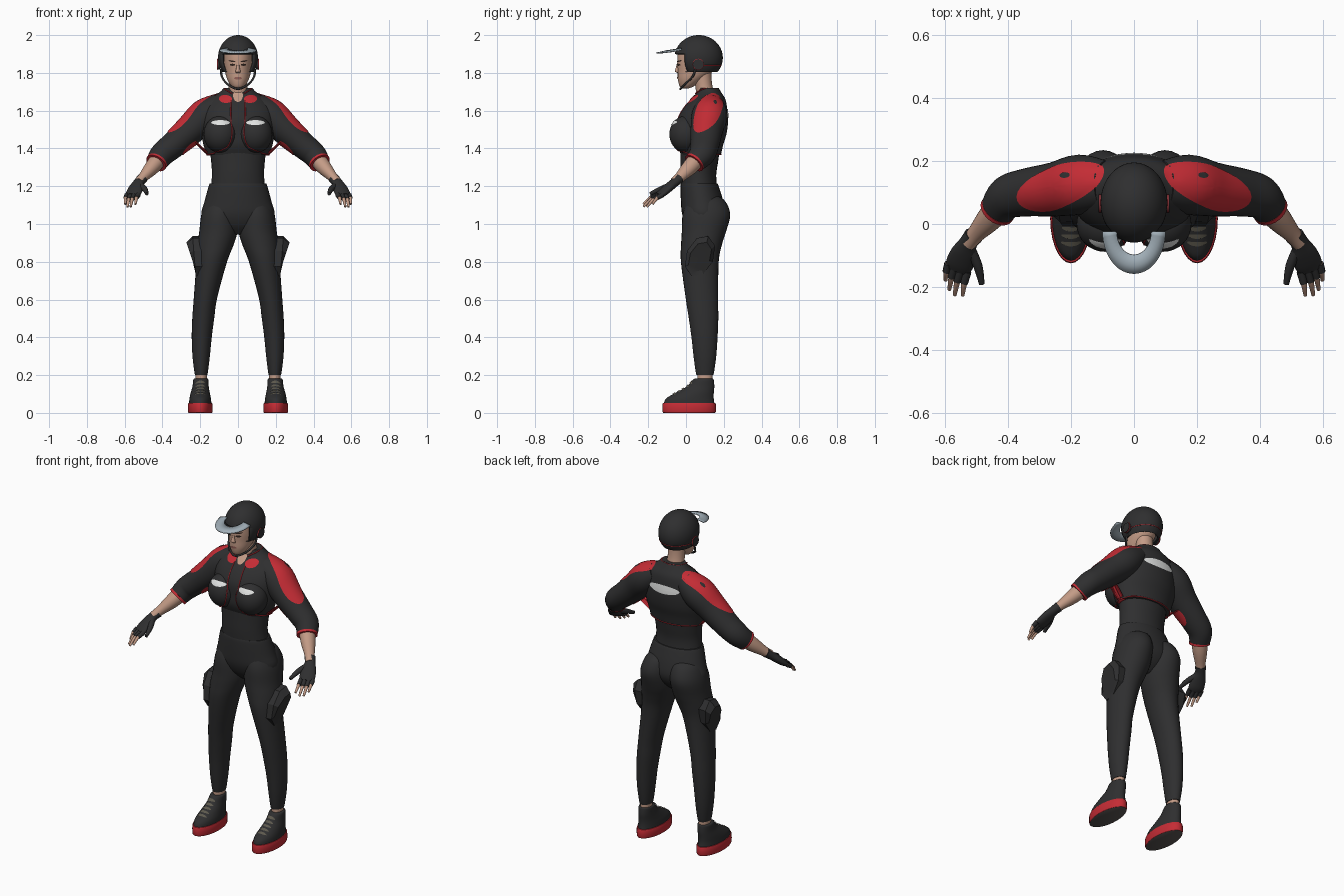
import bpy, bmesh, math
from mathutils import Vector as V
from mathutils.bvhtree import BVHTree

cube = bpy.data.objects.get("Cube")
if cube:
    bpy.data.objects.remove(cube)


def material(name, r, g, b):
    m = bpy.data.materials.new(name)
    m.use_nodes = True
    m.diffuse_color = (r, g, b, 1)
    bsdf = next(n for n in m.node_tree.nodes if n.type == 'BSDF_PRINCIPLED')
    bsdf.inputs["Base Color"].default_value = (r, g, b, 1)
    return m


BLACK = material("black cloth", .028, .028, .029)
RED = material("red", .55, .025, .035)
SKIN = material("skin", .55, .33, .24)
VISOR = material("visor grey", .36, .43, .48)
WHITE = material("white patch", .75, .76, .75)
LACE = material("lace olive", .11, .10, .075)
SOLE = material("sole grey", .10, .09, .085)
BROW = material("dark brown", .03, .018, .014)
LIPS = material("lips", .30, .12, .10)


def finish(name, bm, mat, angle=45):
    bmesh.ops.recalc_face_normals(bm, faces=bm.faces)
    me = bpy.data.meshes.new(name)
    bm.to_mesh(me)
    bm.free()
    ob = bpy.data.objects.new(name, me)
    bpy.context.collection.objects.link(ob)
    me.materials.append(mat)
    bpy.ops.object.select_all(action='DESELECT')
    ob.select_set(True)
    bpy.context.view_layer.objects.active = ob
    bpy.ops.object.shade_smooth_by_angle(angle=math.radians(angle))
    return ob


def spline(rows, n=4):
    """Catmull-Rom through rows of any width."""
    out = []
    for i in range(len(rows) - 1):
        a, b, c, d = (rows[max(0, min(len(rows) - 1, i + k))] for k in (-1, 0, 1, 2))
        for s in range(n):
            t = s / n
            out.append([q + .5 * t * (r - p + t * (2*p - 5*q + 4*r - w + t * (3*(q - r) + w - p)))
                        for p, q, r, w in zip(a, b, c, d)])
    return out + [list(rows[-1])]


def loft(name, rows, mat, u=None, side=1, segs=28, n=4, angle=45):
    """Skin rows of x, y, z, radius, radius; flat rings unless u steers them."""
    rows = spline(rows, n)
    bm = bmesh.new()
    rings = []
    for i, (x, y, z, a, b) in enumerate(rows):
        e, f = V((1, 0, 0)), V((0, 1, 0))
        if u:
            t = (V(rows[min(i + 1, len(rows) - 1)][:3]) - V(rows[max(i - 1, 0)][:3])).normalized()
            e = (V(u) - t * t.dot(V(u))).normalized()
            f = t.cross(e)
        ring = []
        for k in range(segs):
            w = math.tau * k / segs
            p = V((x, y, z)) + e * a * math.cos(w) + f * b * math.sin(w)
            ring.append(bm.verts.new((p.x * side, p.y, p.z)))
        rings.append(ring)
    for r, s in zip(rings, rings[1:]):
        for k in range(segs):
            j = (k + 1) % segs
            bm.faces.new((r[k], r[j], s[j], s[k]))
    bm.faces.new(rings[0])
    bm.faces.new(rings[-1])
    return finish(name, bm, mat, angle)


def ball(name, c, r, mat):
    bm = bmesh.new()
    bmesh.ops.create_uvsphere(bm, u_segments=32, v_segments=24, radius=1)
    for v in bm.verts:
        v.co = V(c) + V(v.co[i] * r[i] for i in range(3))
    return finish(name, bm, mat)


def surface(obs):
    verts, polys = [], []
    for ob in obs:
        k = len(verts)
        verts += [v.co.copy() for v in ob.data.vertices]
        polys += [[i + k for i in p.vertices] for p in ob.data.polygons]
    return BVHTree.FromPolygons(verts, polys)


def patch(name, tree, c, u, v, d, mat, side=1, lift=.003):
    """Oval plate laid on a surface, cast along d."""
    flip = lambda p: V((p[0] * side, p[1], p[2]))
    c, u, v, d = flip(c), flip(u), flip(v), flip(d).normalized()
    bm = bmesh.new()

    def lay(p):
        hit = tree.ray_cast(p - d * .15, d, .35)
        if hit[0] is None:
            hit = tree.find_nearest(p)
        return bm.verts.new(hit[0] - d * lift)
    mid, last = lay(c), None
    for r in range(1, 9):
        ring = [lay(c + (u * math.cos(k * math.tau / 32) + v * math.sin(k * math.tau / 32)) * r / 8)
                for k in range(32)]
        for k in range(32):
            j = (k + 1) % 32
            bm.faces.new((last[k], last[j], ring[j], ring[k]) if last else (mid, ring[k], ring[j]))
        last = ring
    return finish(name, bm, mat, 80)


def cord(name, pts, r, mat, side=1, tree=None):
    cu = bpy.data.curves.new(name, 'CURVE')
    cu.dimensions, cu.bevel_depth, cu.bevel_resolution = '3D', r, 1
    pts = [V((p[0] * side, p[1], p[2])) for p in spline(pts, 6)]
    if tree:
        pts = [tree.find_nearest(p)[0] for p in pts]
    sp = cu.splines.new('POLY')
    sp.points.add(len(pts) - 1)
    for q, p in zip(sp.points, pts):
        q.co = (*p, 1)
    cu.materials.append(mat)
    bpy.context.collection.objects.link(bpy.data.objects.new(name, cu))


# Torso
jacket = [loft("jacket", [(0, .08, 1.365, .165, .105), (0, .075, 1.42, .183, .122), (0, .083, 1.48, .193, .132),
          (0, .088, 1.55, .195, .135), (0, .10, 1.61, .185, .118), (0, .117, 1.66, .15, .092),
          (0, .122, 1.695, .10, .066), (0, .12, 1.72, .075, .052)], BLACK, segs=48)]
loft("shirt", [(0, .07, 1.18, .145, .095), (0, .065, 1.26, .138, .095), (0, .07, 1.33, .142, .10),
     (0, .075, 1.40, .15, .105)], BLACK)
loft("hips", [(0, .07, 1.215, .15, .097), (0, .073, 1.195, .157, .102), (0, .085, 1.12, .177, .112),
     (0, .092, 1.05, .193, .112), (0, .09, .99, .15, .085), (0, .085, .945, .05, .04)], BLACK)
loft("neck", [(0, .115, 1.62, .07, .06), (0, .10, 1.70, .052, .047), (0, .09, 1.76, .048, .046),
     (0, .085, 1.84, .05, .05)], SKIN)

# Head and face
head = loft("head", [(0, -.002, 1.718, .015, .015), (0, .003, 1.728, .034, .036), (0, .025, 1.765, .057, .068),
            (0, .05, 1.81, .069, .094), (0, .058, 1.86, .074, .104), (0, .06, 1.92, .07, .098),
            (0, .06, 1.96, .04, .05)], SKIN)
loft("nose", [(0, -.037, 1.80, .012, .008), (0, -.047, 1.808, .014, .012), (0, -.045, 1.83, .008, .008),
     (0, -.043, 1.855, .006, .004)], SKIN, segs=12)
face = surface([head])
patch("lips", face, (0, -.04, 1.772), (.021, 0, 0), (0, 0, .007), (0, 1, 0), LIPS)

# Helmet: dome with the face opening cut away
bm = bmesh.new()
bmesh.ops.create_uvsphere(bm, u_segments=40, v_segments=28, radius=1)
for v in bm.verts:
    v.co = V((v.co.x * .106, .067 + v.co.y * .128, 1.88 + v.co.z * .12))
for z in (1.805, 1.9):
    bmesh.ops.bisect_plane(bm, geom=bm.verts[:] + bm.edges[:] + bm.faces[:], plane_co=(0, 0, z), plane_no=(0, 0, 1))
bmesh.ops.bisect_plane(bm, geom=bm.verts[:] + bm.edges[:] + bm.faces[:], plane_co=(0, .02, 0), plane_no=(0, 1, .2))
cut = [f for f in bm.faces for c in [f.calc_center_median()]
       if c.z < 1.805 or (c.z < 1.9 and (c.y - .02) + .2 * c.z < 0)]
cut += [f for f in bm.faces if f not in cut and f.calc_center_median().z < 1.9
        and f.calc_center_median().y < .0]
bmesh.ops.delete(bm, geom=cut, context='FACES')
helmet = finish("helmet", bm, BLACK)
shell = surface([helmet])
mod = helmet.modifiers.new("thickness", 'SOLIDIFY')
mod.thickness, mod.offset = .01, -1
cord("helmet_trim", [(.11 * math.cos(a), .067 + .13 * math.sin(a), 1.835)
     for a in [math.pi * k / 8 for k in range(9)]], .002, RED, tree=shell)
cord("chin_strap", [(.09, .05, 1.82), (.085, .035, 1.78), (.055, -.005, 1.74), (0, -.03, 1.715),
     (-.055, -.005, 1.74), (-.085, .035, 1.78), (-.09, .05, 1.82)], .006, BLACK)

# Visor: curved half oval
bm = bmesh.new()
grid = [[bm.verts.new((.1 * s * math.cos(math.pi * k / 24), y, 1.938 + .22 * (y + .02) - 1.2 * (.1 * s * math.cos(math.pi * k / 24)) ** 2))
         for s in (.55, .8, 1) for y in [-.025 - .133 * s * math.sin(math.pi * k / 24)]] for k in range(25)]
for a, b in zip(grid, grid[1:]):
    for i in (0, 1):
        bm.faces.new((a[i], a[i + 1], b[i + 1], b[i]))
visor = finish("visor", bm, VISOR)
visor.modifiers.new("thickness", 'SOLIDIFY').thickness = .006

for side, tag in ((1, "left_"), (-1, "right_")):
    # Sleeve, bust and arm
    sleeve_rows = [(.09, .125, 1.63, .075, .065), (.17, .125, 1.575, .095, .088), (.25, .11, 1.50, .086, .08),
                   (.34, .10, 1.42, .076, .07), (.40, .085, 1.37, .069, .065), (.432, .045, 1.325, .056, .056)]
    jacket.append(loft(tag + "sleeve", sleeve_rows, BLACK, (0, 1, 0), side, 36))
    jacket.append(ball(tag + "bust", (.092 * side, .0, 1.475), (.09, .088, .098), BLACK))
    loft(tag + "cuff_trim", [(.428, .05, 1.331, .058, .058), (.434, .042, 1.322, .058, .058)], RED, (0, 1, 0), side)
    loft(tag + "forearm", [(.41, .07, 1.355, .045, .045), (.455, .02, 1.30, .042, .04), (.50, -.03, 1.25, .029, .027),
         (.525, -.06, 1.222, .026, .024)], SKIN, (0, 1, 0), side)

    # Glove and fingers
    across = V((.9, .4, 0))
    loft(tag + "glove", [(.508, -.037, 1.24, .031, .027), (.525, -.06, 1.22, .029, .024), (.538, -.09, 1.195, .04, .023),
         (.552, -.125, 1.165, .044, .02), (.56, -.145, 1.15, .038, .014)], BLACK, across, side)
    thumb = [(.515, -.085, 1.205, .016, .016), (.494, -.135, 1.185, .015, .014), (.482, -.19, 1.16, .009, .009)]
    loft(tag + "thumb", thumb, BLACK, across, side, 12)
    tips = ((.543, -.226, 1.105), (.568, -.225, 1.092), (.585, -.208, 1.09), (.597, -.178, 1.105))
    for k, tip in enumerate(tips):
        base = V((.558, -.138, 1.154)) + across * (k - 1.5) * .022
        mid = base.lerp(V(tip), .45) + V((.003, -.003, .006))
        loft(f"{tag}finger_{k + 1}", [(*base, .011, .011), (*mid, .0095, .0095), (*tip, .006, .006)], SKIN, across, side, 10)
        loft(f"{tag}finger_sleeve_{k + 1}", [(*base, .0135, .0135), (*mid, .012, .012)], BLACK, across, side, 10)

    # Leg
    loft(tag + "leg", [(.08, .105, 1.15, .05, .06), (.088, .108, 1.12, .078, .10), (.098, .108, 1.05, .096, .126),
         (.104, .095, .96, .101, .117), (.119, .082, .89, .096, .108), (.139, .073, .80, .081, .10),
         (.172, .084, .61, .062, .086), (.184, .093, .50, .058, .078), (.192, .098, .40, .053, .069),
         (.195, .10, .30, .046, .06), (.195, .10, .225, .037, .05), (.195, .10, .20, .033, .045)], BLACK, side=side)
    loft(tag + "ankle", [(.195, .10, .13, .03, .04), (.195, .10, .23, .03, .04)], SKIN, side=side)

    # Eight-sided thigh pouch
    loft(tag + "thigh_pouch", [(.185, .074, .83, .115, .072), (.232, .074, .83, .115, .074), (.247, .074, .825, .09, .055)],
         BLACK, (0, .38, .92), side, 8, 1, 20)

    # Shoe
    shoe = loft(tag + "shoe", [(.2, .017, .04, .06, .135), (.2, .02, .075, .057, .127), (.2, .045, .105, .051, .102),
                (.198, .077, .14, .043, .073), (.197, .092, .175, .04, .055), (.196, .095, .182, .034, .047)], BLACK, side=side)
    sole = loft(tag + "sole", [(.2, .017, 0, .062, .136), (.2, .017, .007, .065, .141), (.2, .017, .047, .065, .141),
                (.2, .017, .053, .06, .136)], RED, side=side, n=2)
    sole.data.materials.append(SOLE)
    for p in sole.data.polygons:
        p.material_index = int(p.normal.z < -.9)
    upper = surface([shoe])
    for k in range(5):
        t = k / 4
        patch(f"{tag}lace_{k + 1}", upper, (.2, -.06 + .08 * t, .10 + .07 * t), (.032 - .006 * t, 0, 0),
              (0, .006, .005), (0, .6, -.8), LACE, side, .004)

    # Eye, brow and ear piece
    patch(tag + "eye", face, (.029, -.03, 1.843), (.014, 0, 0), (0, 0, .0055), (0, 1, 0), BROW, side)
    patch(tag + "brow", face, (.031, -.03, 1.862), (.019, 0, .003), (0, 0, .004), (0, 1, 0), BROW, side)
    ear = [(.095, .065, 1.845), (.112, .065, 1.845)]
    loft(tag + "ear_piece", [(*p, .028, .028) for p in ear], BLACK, (0, 1, 0), side, 20, 1)
    loft(tag + "ear_ring", [(.106, .065, 1.845, .03, .03), (.109, .065, 1.845, .03, .03)], RED, (0, 1, 0), side, 20, 1)

# Jacket panels and trim
body = surface(jacket)
patch("throat", body, (0, .03, 1.68), (.026, 0, 0), (0, 0, .034), (0, 1, 0), SKIN)
patch("back_patch", body, (0, .2, 1.585), (.10, 0, 0), (0, 0, .025), (0, -1, 0), WHITE)
for side, tag in ((1, "left_"), (-1, "right_")):
    patch(tag + "shoulder_panel", body, (.235, .118, 1.59), (.135, -.045, -.105), (.02, .066, 0), (-.6, 0, -.8), RED, side)
    patch(tag + "shoulder_dot", body, (.2, .155, 1.62), (.015, 0, -.012), (0, .009, 0), (-.6, 0, -.8), BLACK, side, .006)
    patch(tag + "underarm_panel", body, (.245, .085, 1.41), (.05, 0, -.045), (0, .04, 0), (.6, .15, .7), RED, side)
    patch(tag + "chest_patch", body, (.092, -.06, 1.537), (.05, 0, 0), (0, 0, .013), (0, 1, 0), WHITE, side)
    patch(tag + "collar_tab", body, (.066, .02, 1.662), (.035, 0, .004), (-.004, 0, .021), (0, 1, 0), RED, side)
    cord(tag + "jacket_trim", [(.036, .03, 1.65), (.038, -.03, 1.58), (.035, -.06, 1.48), (.05, -.06, 1.41),
         (.09, -.05, 1.38), (.15, .02, 1.367), (.165, .08, 1.367), (.13, .15, 1.367), (.07, .18, 1.367),
         (0, .185, 1.367)], .003, RED, side, body)
    cord(tag + "collar_trim", [(.03, .05, 1.69), (.07, .09, 1.715), (.06, .15, 1.718), (0, .172, 1.718)], .003, RED, side)
